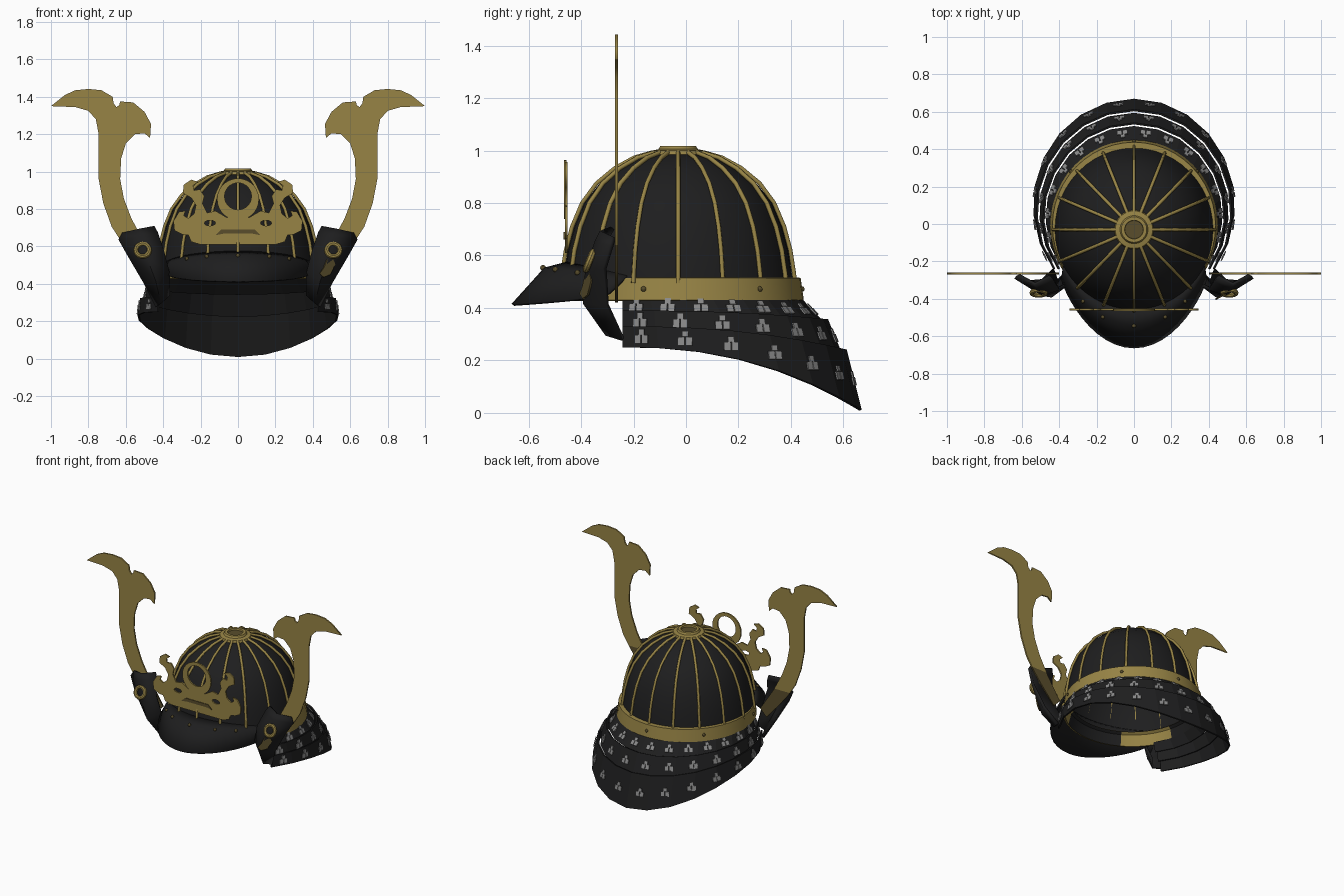
import bpy, bmesh, math
from mathutils import Vector

if "Cube" in bpy.data.objects:
    bpy.data.objects.remove(bpy.data.objects["Cube"])

def mat(name, c):
    m = bpy.data.materials.new(name)
    m.diffuse_color = (*c, 1)
    m.use_nodes = True
    m.node_tree.nodes["Principled BSDF"].inputs["Base Color"].default_value = m.diffuse_color
    return m

BLACK = mat("black lacquer", (0.013, 0.013, 0.0135))
GOLD = mat("gold", (0.31, 0.23, 0.06))
DARK = mat("dark bronze", (0.10, 0.075, 0.025))
SILVER = mat("grey lacing", (0.25, 0.25, 0.25))


def finish(o, smooth):
    bpy.context.scene.collection.objects.link(o)
    if smooth:
        bpy.ops.object.select_all(action='DESELECT')
        o.select_set(True)
        bpy.context.view_layer.objects.active = o
        bpy.ops.object.shade_smooth_by_angle(angle=math.radians(smooth))
    return o


def mesh(name, verts, faces, m, thick=0, smooth=0):
    me = bpy.data.meshes.new(name)
    me.from_pydata([tuple(v) for v in verts], [], faces)
    bm = bmesh.new()
    bm.from_mesh(me)
    bmesh.ops.recalc_face_normals(bm, faces=bm.faces)
    bm.to_mesh(me)
    bm.free()
    me.materials.append(m)
    o = finish(bpy.data.objects.new(name, me), smooth)
    if thick:
        mod = o.modifiers.new("thickness", 'SOLIDIFY')
        mod.thickness = thick
        mod.offset = 0
    return o


def grid(name, rows, m, thick=0, smooth=0, closed=False):
    n = len(rows[0])
    f = [(i*n + j, i*n + (j+1) % n, (i+1)*n + (j+1) % n, (i+1)*n + j)
         for i in range(len(rows)-1) for j in range(n if closed else n-1)]
    return mesh(name, [v for r in rows for v in r], f, m, thick, smooth)


def lathe(name, prof, m, cy, sx=1, n=48, thick=0):
    rows = [[(r*sx*math.sin(2*math.pi*j/n), cy + r*math.cos(2*math.pi*j/n), z)
             for j in range(n)] for r, z in prof]
    return grid(name, rows, m, thick, 35, True)


def plate(name, loops, m, y, depth=0.005):
    """Flat plate in the xz plane; extra loops become holes."""
    c = bpy.data.curves.new(name, 'CURVE')
    c.dimensions, c.fill_mode, c.extrude = '2D', 'BOTH', depth
    for pts in loops:
        s = c.splines.new('POLY')
        s.points.add(len(pts)-1)
        for p, (x, z) in zip(s.points, pts):
            p.co = (x, z, 0, 1)
        s.use_cyclic_u = True
    tmp = bpy.data.objects.new(name + "_curve", c)
    me = bpy.data.meshes.new_from_object(tmp)
    bpy.data.objects.remove(tmp)
    me.materials.clear()
    me.materials.append(m)
    o = finish(bpy.data.objects.new(name, me), 0)
    o.rotation_euler.x = math.pi/2
    o.location.y = y
    return o


def tube(name, paths, m, r, res=1):
    c = bpy.data.curves.new(name, 'CURVE')
    c.dimensions, c.bevel_depth, c.bevel_resolution = '3D', r, res
    for pts in paths:
        s = c.splines.new('POLY')
        s.points.add(len(pts)-1)
        for p, v in zip(s.points, pts):
            p.co = (*v, 1)
    c.materials.append(m)
    return finish(bpy.data.objects.new(name, c), 0)


def stud(name, loc, r, m):
    bpy.ops.mesh.primitive_uv_sphere_add(segments=10, ring_count=6, radius=r, location=loc)
    o = bpy.context.object
    o.name = name
    o.data.materials.append(m)


def circle(x, z, r, n=28, sz=1):
    return [(x + r*math.cos(2*math.pi*i/n), z + sz*r*math.sin(2*math.pi*i/n)) for i in range(n)]


# Bowl with gold ribs
CY, SX = -0.03, 0.97
prof = [(.438, .495), (.434, .53), (.420, .62), (.396, .71), (.358, .80),
        (.303, .87), (.233, .928), (.16, .968), (.09, .988), (.001, .993)]
lathe("bowl", prof, BLACK, CY, SX)
ribs = []
for i in range(16):
    a = 2*math.pi*i/16
    ribs.append([((r+.008)*SX*math.sin(a), CY + (r+.008)*math.cos(a), z+.005*(z > .8)) for r, z in prof[:-1]])
tube("bowl_ribs", ribs, GOLD, .009)

# Gold rim band with black lining, and crown fitting
lathe("rim_band", [(.410, .516), (.445, .515), (.457, .43), (.445, .428)], GOLD, -.008, .98)
lining = lathe("rim_lining", [(.407, .512), (.425, .50), (.444, .427)], BLACK, -.008, .98)
lining.data.materials.append(GOLD)
for p in lining.data.polygons:
    p.material_index = 1 if p.center.y < -.12 and abs(p.center.x) > .2 else 0
lathe("crown_fitting", [(.105, .985), (.10, 1.0), (.075, 1.005), (.068, 1.018), (.05, 1.018), (.048, 1.004)], GOLD, CY)
lathe("crown_centre", [(.05, 1.006), (.001, 1.006)], DARK, CY)
for a in (0, 50, -50, 110, -110):
    r = math.radians(a)
    stud("band_stud", (.440*math.sin(r), -.008 + .449*math.cos(r), .472), .011, DARK)

# Neck guard: each ring is (centre y, y radius, x radius, z at front ends, z at back)
lames = [((0, .44, .435, .44, .43), (.04, .48, .468, .375, .345)),
         ((.04, .497, .484, .39, .355), (.07, .52, .502, .315, .225)),
         ((.07, .538, .520, .33, .24), (.10, .565, .535, .25, .01))]


def ring_pt(ring, t):
    cy, ry, rx, ze, zb = ring
    k = (-.24 - cy)/ry
    a = t*math.acos(k)
    f = max(0, (math.cos(a) - k)/(1 - k))
    return Vector((rx*math.sin(a), cy + ry*math.cos(a), ze + (zb - ze)*f**2.3))


mv, mf = [], []
ts = [i/8 - 1 for i in range(17)]
for k, (top, bot) in enumerate(lames):
    grid(f"neck_lame_{k+1}", [[ring_pt(top, t) for t in ts], [ring_pt(bot, t) for t in ts]], BLACK, .010)
    # Lacing marks: one small square over two taller ones
    count = 16 if k == 0 else 14
    for i in range(count):
        t = (i - (count-1)/2)/(count/2)
        p = ring_pt(top, t).lerp(ring_pt(bot, t), .5)
        v = (ring_pt(top, t) - ring_pt(bot, t)).normalized()
        u = ring_pt(top, t + .02) - ring_pt(top, t - .02)
        n = u.normalized().cross(v).normalized()
        if n.dot(Vector((p.x, p.y - .05, 0))) < 0:
            n = -n
        u = Vector((0, 0, 1)).cross(n).normalized()    # level across, upright marks
        v = n.cross(u).normalized()
        for cu, cv, hu, hv in ((0, .018, .012, .011), (-.015, -.010, .013, .016), (.015, -.010, .013, .016)):
            b = len(mv)
            mv += [p + n*.009 + u*(cu + su*hu) + v*(cv + sv*hv)
                   for su, sv in ((-1, -1), (1, -1), (1, 1), (-1, 1))]
            mf.append((b, b+1, b+2, b+3))
mesh("lacing_marks", mv, mf, SILVER, .006)

# Visor
inner, mid, outer = [], [], []
for i in range(25):
    t = i/12 - 1
    a, b = t*math.pi/2, t*math.radians(63)
    pi_ = Vector((.42*math.sin(b), CY - .425*math.cos(b), .57 - .05*t*t))
    po = Vector((.385*math.sin(a), -.29 - .37*max(0, math.cos(a))**1.6, .412 + .045*t*t))
    inner.append(pi_)
    mid.append(pi_.lerp(po, .4) + Vector((0, 0, .042*(1 - t*t))))
    outer.append(po)
grid("visor", [inner, mid, outer], BLACK, .012, 40)
for i in (5, 8, 12, 16, 19):
    stud("visor_stud", mid[i] + Vector((0, -.008, .004)), .011, DARK)

# Turned-back side flaps with ring crests
flap = [[(.37, -.27, .34), (.41, -.30, .30), (.435, -.24, .28)],
        [(.37, -.33, .46), (.44, -.385, .42), (.50, -.30, .41)],
        [(.40, -.345, .58), (.49, -.375, .55), (.585, -.31, .55)],
        [(.43, -.30, .67), (.515, -.34, .65), (.635, -.285, .635)],
        [(.45, -.28, .705), (.53, -.32, .69), (.615, -.275, .67)]]

# Tall flat horns
horn = [(1, 1.35), (.925, 1.41), (.87, 1.435), (.80, 1.442), (.73, 1.435), (.67, 1.40), (.665, 1.365), (.65, 1.345),
        (.635, 1.355), (.63, 1.375), (.56, 1.37), (.50, 1.32), (.465, 1.255), (.47, 1.18), (.50, 1.205), (.55, 1.20),
        (.60, 1.15), (.625, 1.07), (.63, .96), (.61, .855), (.57, .75), (.50, .62), (.40, .47), (.45, .42),
        (.56, .545), (.62, .62), (.675, .705), (.72, .83), (.745, .96), (.745, 1.20), (.76, 1.28), (.80, 1.325),
        (.87, 1.345)]

for s, side in ((1, "right"), (-1, "left")):
    grid(f"side_flap_{side}", [[(s*x, y, z) for x, y, z in r] for r in flap], BLACK, .018, 60)
    o = plate(f"horn_{side}", [[(s*x, z) for x, z in horn]], GOLD, -.265)
    # Dark bronze foot: cut the horn across and recolour below the cut
    o.data.materials.append(DARK)
    bm = bmesh.new()
    bm.from_mesh(o.data)
    bmesh.ops.bisect_plane(bm, geom=bm.verts[:] + bm.edges[:] + bm.faces[:],
                           plane_co=(0, .64, 0), plane_no=(0, 1, 0))
    for f in bm.faces:
        f.material_index = 1 if f.calc_center_median().y < .64 else 0
    bm.to_mesh(o.data)
    bm.free()
    bpy.ops.mesh.primitive_torus_add(major_radius=.036, minor_radius=.013, major_segments=24, minor_segments=8,
                                     location=(s*.51, -.368, .58), rotation=(math.radians(68), 0, 0))
    bpy.context.object.name = f"flap_ring_{side}"
    bpy.context.object.data.materials.append(GOLD)

# Bronze patch on the right flap, turned to lie along it
patch = plate("flap_patch", [[(.035, .05), (.05, .02), (.02, -.035), (-.02, -.05), (-.045, -.03), (-.02, .0), (0, .045)]],
              DARK, -.382, .004)
patch.location = (.475, -.382, .485)
patch.rotation_euler.z = math.radians(28)

# Front crest: beast-face plate, eye holes, mouth and moon ring
half = [(0, .74), (.06, .755), (.12, .79), (.165, .78), (.19, .83), (.18, .87), (.205, .905), (.235, .90),
        (.24, .925), (.215, .945), (.25, .957), (.29, .93), (.295, .885), (.25, .86), (.225, .82), (.235, .775),
        (.265, .75), (.29, .765), (.28, .79), (.315, .785), (.345, .735), (.34, .685), (.30, .665),
        (.265, .66), (.25, .625), (.20, .61), (0, .61)]
outline = half + [(-x, z) for x, z in half[-2:0:-1]]
eyes = [circle(s*.15, .725, .03, 12, .5) for s in (-1, 1)]
plate("front_crest", [outline] + eyes, GOLD, -.457, .005)
plate("crest_ring", [circle(0, .852, .112), circle(0, .868, .072)], GOLD, -.46, .005)
plate("crest_mouth", [[(-.12, .66), (-.09, .69), (.09, .69), (.12, .66), (.08, .668), (-.08, .668)]],
      DARK, -.463, .003)
